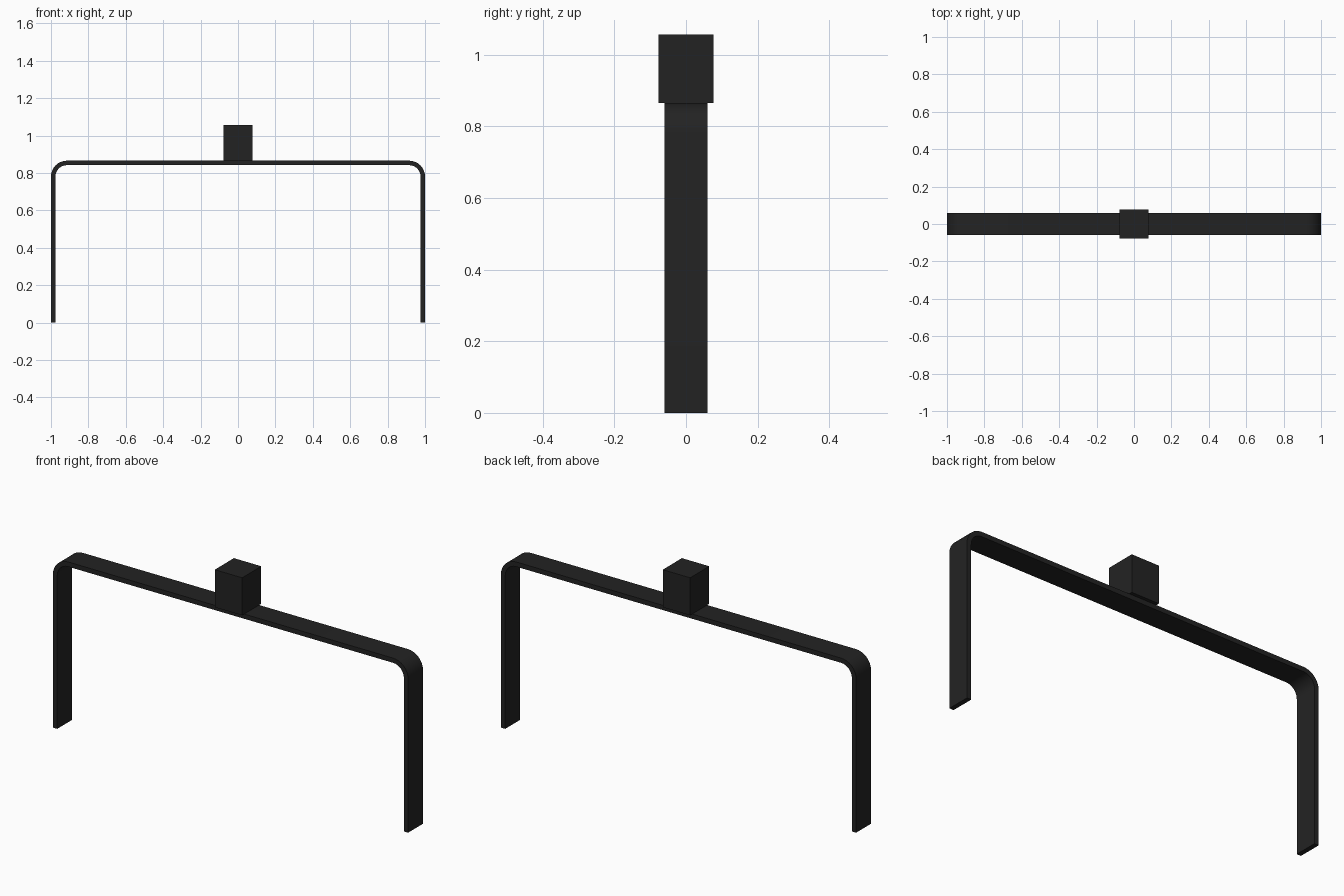
import bpy, bmesh
from math import sin, cos, pi

cube = bpy.data.objects.get("Cube")
if cube:
    bpy.data.objects.remove(cube, do_unlink=True)

# Single matte black finish
black = bpy.data.materials.new("matte_black")
black.use_nodes = True
colour = (0.0165, 0.0165, 0.0165, 1)
black.diffuse_color = colour
black.node_tree.nodes["Principled BSDF"].inputs["Base Color"].default_value = colour

HALF_WIDTH, TOP, THICK, DEPTH = 1.0, 0.866, 0.024, 0.12
RADIUS, STEPS = 0.085, 8


def add_object(name, bm):
    bmesh.ops.recalc_face_normals(bm, faces=bm.faces)
    mesh = bpy.data.meshes.new(name)
    bm.to_mesh(mesh)
    bm.free()
    mesh.materials.append(black)
    obj = bpy.data.objects.new(name, mesh)
    bpy.context.collection.objects.link(obj)
    return obj


def arch_side(inset):
    """Left-to-right outline of the arch, moved inward by inset."""
    r = RADIUS - inset
    cx, cz = HALF_WIDTH - RADIUS, TOP - RADIUS
    arc = [(cx + r * cos(a), cz + r * sin(a))
           for a in (pi / 2 * i / STEPS for i in range(STEPS + 1))]
    right = [(HALF_WIDTH - inset, 0)] + arc
    return right + [(-x, z) for x, z in reversed(right)]


# Bent flat strip: two legs and a crossbar
bm = bmesh.new()
rows = [[bm.verts.new((x, y, z)) for x, z in arch_side(inset)]
        for inset, y in ((0, -DEPTH / 2), (0, DEPTH / 2),
                         (THICK, DEPTH / 2), (THICK, -DEPTH / 2))]
for a, b in zip(rows, rows[1:] + rows[:1]):
    for i in range(len(a) - 1):
        bm.faces.new((a[i], a[i + 1], b[i + 1], b[i]))
for end in (0, -1):
    bm.faces.new([row[end] for row in rows])
strip = add_object("bent_strip", bm)
bpy.ops.object.select_all(action="DESELECT")
strip.select_set(True)
bpy.context.view_layer.objects.active = strip
bpy.ops.object.shade_smooth_by_angle(angle=pi / 6)

# Block standing on the middle of the crossbar
bm = bmesh.new()
bmesh.ops.create_cube(bm, size=1)
bmesh.ops.scale(bm, vec=(0.154, 0.154, 0.191), verts=bm.verts)
block = add_object("top_block", bm)
block.location.z = TOP + 0.191 / 2
